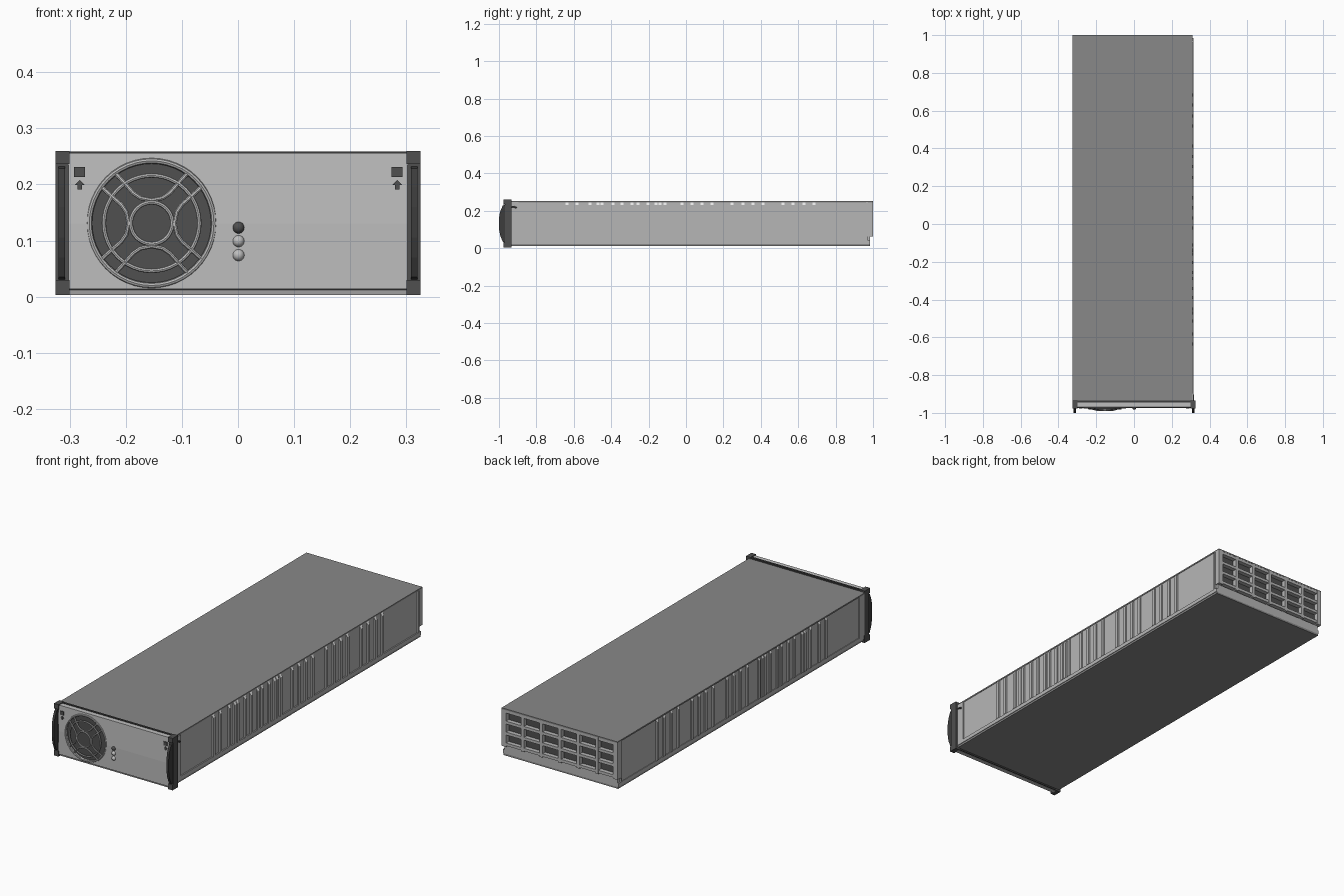
import bpy, bmesh, math
from mathutils import Vector

if "Cube" in bpy.data.objects:
    bpy.data.objects.remove(bpy.data.objects["Cube"])


def mat(name, v):
    m = bpy.data.materials.new(name)
    m.diffuse_color = (v, v, v, 1)
    m.use_nodes = True
    m.node_tree.nodes["Principled BSDF"].inputs["Base Color"].default_value = m.diffuse_color
    return m


LID = mat("mid grey", 0.25)
SIDE = mat("light grey", 0.47)
FACE = mat("pale grey", 0.52)
DARK = mat("dark grey", 0.08)
BLACK = mat("charcoal", 0.045)
WHITE = mat("white", 0.9)


def finish(name, bm, *mats):
    bmesh.ops.recalc_face_normals(bm, faces=bm.faces)
    me = bpy.data.meshes.new(name)
    bm.to_mesh(me)
    bm.free()
    ob = bpy.data.objects.new(name, me)
    bpy.context.collection.objects.link(ob)
    for m in mats:
        me.materials.append(m)
    return ob


def add_box(bm, x0, x1, y0, y1, z0, z1):
    vs = bmesh.ops.create_cube(bm, size=1)["verts"]
    for v in vs:
        v.co = Vector((x0 + (v.co.x + .5) * (x1 - x0), y0 + (v.co.y + .5) * (y1 - y0),
                       z0 + (v.co.z + .5) * (z1 - z0)))


def boxes(name, m, *dims):
    bm = bmesh.new()
    for d in dims:
        add_box(bm, *d)
    return finish(name, bm, m)


def prism(bm, pts, direction):
    """Extrude a closed planar outline along a vector."""
    f = bm.faces.new([bm.verts.new(p) for p in pts])
    r = bmesh.ops.extrude_face_region(bm, geom=[f])
    vs = [g for g in r["geom"] if isinstance(g, bmesh.types.BMVert)]
    bmesh.ops.translate(bm, verts=vs, vec=direction)


def smooth(ob):
    bpy.ops.object.select_all(action='DESELECT')
    ob.select_set(True)
    bpy.context.view_layer.objects.active = ob
    bpy.ops.object.shade_smooth_by_angle(angle=math.radians(40))


def disc(name, m, x, z, r, y0, y1, n=48):
    bm = bmesh.new()
    prism(bm, [(x + r * math.cos(2 * math.pi * i / n), y0, z + r * math.sin(2 * math.pi * i / n))
               for i in range(n)], (0, y1 - y0, 0))
    ob = finish(name, bm, m)
    smooth(ob)
    return ob


def wire(name, m, paths, radius, closed=False):
    cu = bpy.data.curves.new(name, 'CURVE')
    cu.dimensions = '3D'
    cu.bevel_depth = radius
    cu.bevel_resolution = 2
    cu.use_fill_caps = True
    for p in paths:
        s = cu.splines.new('POLY')
        s.points.add(len(p) - 1)
        for pt, co in zip(s.points, p):
            pt.co = (*co, 1)
        s.use_cyclic_u = closed
    cu.materials.append(m)
    ob = bpy.data.objects.new(name, cu)
    bpy.context.collection.objects.link(ob)
    bpy.ops.object.select_all(action='DESELECT')
    ob.select_set(True)
    bpy.context.view_layer.objects.active = ob
    bpy.ops.object.convert(target='MESH')
    smooth(bpy.context.object)


# Casing: side walls, lid, bottom tray
boxes("casing", SIDE, (-.318, .308, -.94, .97, .03, .246))
boxes("lid", LID, (-.325, .31, -.94, 1, .245, .252))
boxes("tray", SIDE, (-.321, .314, -.94, .985, .022, .04),
      (-.315, .305, .95, .985, .02, .064))
boxes("base_plate", LID, (-.318, .311, -.94, .985, .012, .022))

# Side ribs with bright sloped caps, on both walls
RIBS = [-.636, -.583, -.513, -.47, -.449, -.39, -.342, -.289, -.257, -.203, -.16, -.139,
        -.112, -.021, .032, .086, .139, .246, .305, .358, .412, .519, .572, .631, .684]
bm = bmesh.new()
for wall, out in ((.307, .316), (-.317, -.3245)):
    for y in RIBS:
        prism(bm, [(wall, y - .008, .04), (out, y - .008, .04), (out, y - .008, .232),
                   (wall, y - .008, .246)], (0, .016, 0))
bmesh.ops.recalc_face_normals(bm, faces=bm.faces)
for f in bm.faces:
    f.material_index = int(f.normal.z > .2)
finish("side_ribs", bm, SIDE, WHITE)

# Side wall edge flanges at front and rear
boxes("side_flanges", SIDE, *[(a, b, y0, y1, .04, .246)
      for a, b in ((.307, .314), (-.324, -.317)) for y0, y1 in ((-.935, -.895), (.962, .972))])

# Rear grille: bars over a dark backing
X0, X1, Z0, Z1 = -.325, .31, .064, .246
bars = []
for i in range(7):
    c = X0 + .012 + (X1 - X0 - .024) * i / 6
    bars.append((c - .012 if i in (0, 6) else c - .008,
                 c + .012 if i in (0, 6) else c + .008, .968, 1, Z0, Z1))
for i in range(4):
    c = Z0 + .012 + (Z1 - Z0 - .02) * i / 3
    bars.append((X0, X1, .968, .999, c - .007, min(c + .007, Z1)))
boxes("rear_grille", SIDE, *bars)
boxes("rear_backing", DARK, (X0 + .005, X1 - .005, .966, .978, Z0 + .004, Z1))

# Front panel with a round fan opening
FX, FZ = -.154, .131
bm = bmesh.new()
prism(bm, [(-.302, -.94, .003), (-.302, -.962, .003), (-.302, -.965, .012), (-.302, -.972, .014),
           (-.302, -.974, .13), (-.302, -.97, .256), (-.302, -.94, .256)], (.604, 0, 0))
panel = finish("front_panel", bm, FACE)
cutter = disc("fan_cutter", FACE, FX, FZ, .108, -1.05, -.955)
cutter.hide_render = True
cutter.hide_set(True)
mod = panel.modifiers.new("fan_opening", 'BOOLEAN')
mod.operation = 'DIFFERENCE'
mod.solver = 'EXACT'
mod.object = cutter
boxes("front_frame", BLACK, (-.322, .322, -.946, -.935, .004, .259))

# Fan: dark mesh, rim, domed wire guard
disc("fan_mesh", DARK, FX, FZ, .1075, -.962, -.954)


def polar(r, y, n=48):
    return [(FX + r * math.cos(2 * math.pi * i / n), y, FZ + r * math.sin(2 * math.pi * i / n))
            for i in range(n)]


def dome(r):
    return -.988 + .018 * (r / .112) ** 2


wire("fan_rim", SIDE, [polar(.111, -.971)], .005, True)
wire("guard_rings", FACE, [polar(r, dome(r)) for r in (.085, .037)], .004, True)
half = [(.091, .066), (.07, .047), (.054, .033), (.045, .02), (.041, 0)]
arc = half + [(u, -v) for u, v in half[-2::-1]]
arms = []
for k in range(4):
    c, s = math.cos(k * math.pi / 2), math.sin(k * math.pi / 2)
    arms.append([(FX + u * c - v * s, dome(math.hypot(u, v)), FZ + u * s + v * c) for u, v in arc])
wire("guard_arms", FACE, arms, .004)

# Indicator lamps
for i, (z, m) in enumerate(((.123, DARK), (.099, FACE), (.074, FACE))):
    bm = bmesh.new()
    bmesh.ops.create_uvsphere(bm, u_segments=20, v_segments=12, radius=.0105)
    bmesh.ops.translate(bm, verts=bm.verts, vec=(.001, -.972, z))
    smooth(finish(f"lamp_{i + 1}", bm, m))

# Corner markings: a square and an up arrow on each side
bm = bmesh.new()
for x in (-.282, .284):
    add_box(bm, x - .0105, x + .0095, -.975, -.968, .213, .231)
    prism(bm, [(x + a, -.976, b) for a, b in ((-.004, .191), (.004, .191), (.004, .199),
              (.009, .199), (0, .208), (-.009, .199), (-.004, .199))], (0, .008, 0))
finish("markings", bm, DARK)

# End brackets and bowed handles
for side, s in (("left", -1), ("right", 1)):
    a, b = sorted((s * .3, s * .325))
    boxes(side + "_bracket", DARK, (a, b, -.968, -.934, .003, .26),
          (a, b, -.976, -.96, .003, .03), (a, b, -.976, -.96, .236, .26))
    bm = bmesh.new()
    prism(bm, [(s * .308, y, z) for y, z in ((-.96, .028), (-.98, .035), (-.994, .07), (-1, .105),
              (-1, .16), (-.994, .195), (-.98, .228), (-.96, .235))], (s * .012, 0, 0))
    finish(side + "_handle", bm, BLACK)

# Latch hook on the right wall
wire("latch_hook", DARK, [[(.314, -.94, .222), (.314, -.92, .222), (.314, -.905, .215)]], .004)
